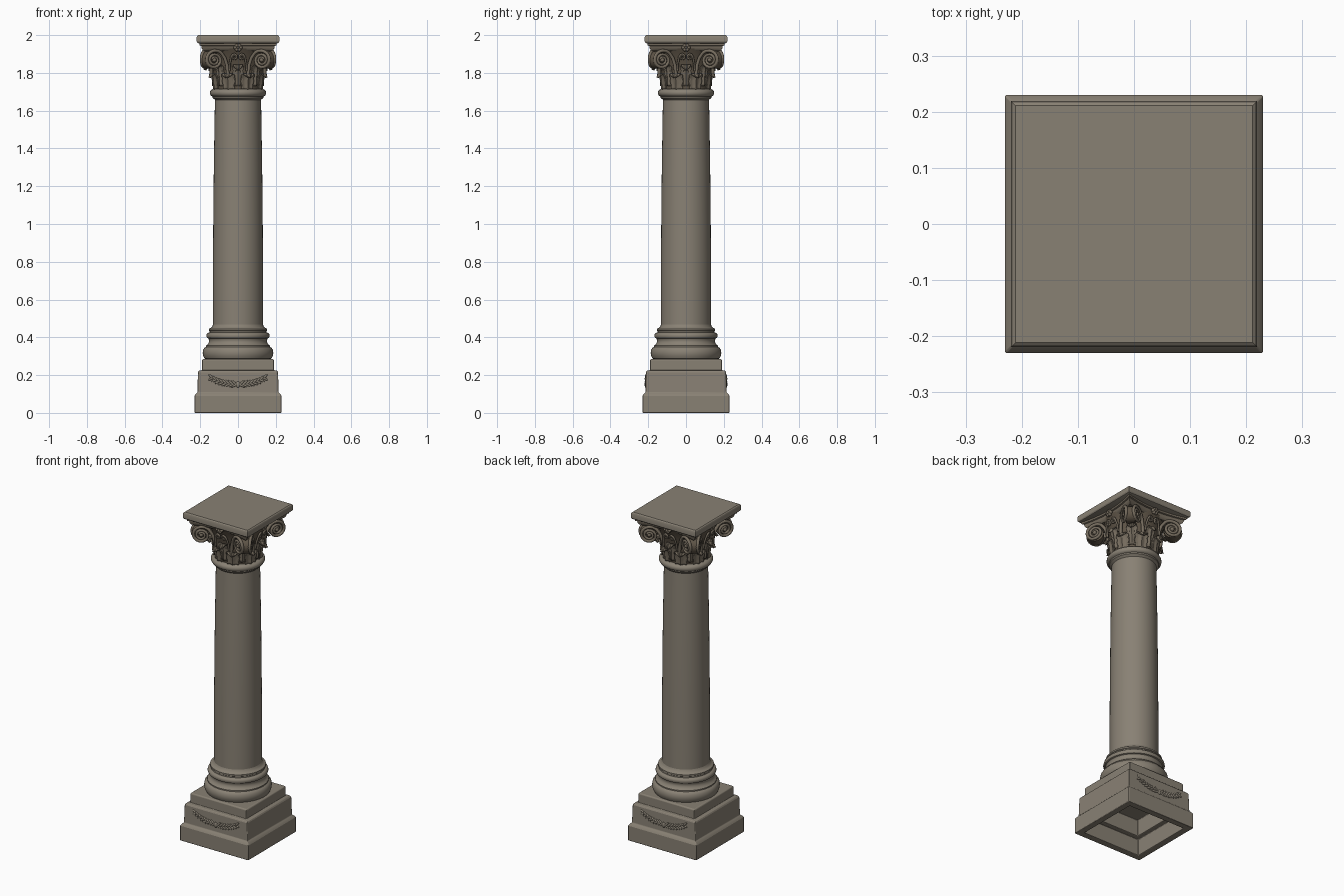
import bpy, bmesh, math
from mathutils import Matrix, Vector

cube = bpy.data.objects.get("Cube")
if cube:
    bpy.data.objects.remove(cube, do_unlink=True)


def material(name, rgb):
    m = bpy.data.materials.new(name)
    m.use_nodes = True
    m.diffuse_color = (*rgb, 1)
    m.node_tree.nodes["Principled BSDF"].inputs["Base Color"].default_value = (*rgb, 1)
    m.node_tree.nodes["Principled BSDF"].inputs["Roughness"].default_value = 0.8
    return m


STONE = material("warm grey stone", (0.25, 0.22, 0.175))
CARVED = material("weathered carved stone", (0.18, 0.15, 0.112))
DEEP = material("brown recess stone", (0.115, 0.091, 0.064))


def finish(bm, name, mat, angle=40):
    bmesh.ops.recalc_face_normals(bm, faces=bm.faces)
    me = bpy.data.meshes.new(name)
    bm.to_mesh(me)
    bm.free()
    me.materials.append(mat)
    ob = bpy.data.objects.new(name, me)
    bpy.context.collection.objects.link(ob)
    bpy.ops.object.select_all(action='DESELECT')
    ob.select_set(True)
    bpy.context.view_layer.objects.active = ob
    bpy.ops.object.shade_smooth_by_angle(angle=math.radians(angle))
    return ob


def loft(name, profile, outline, mat, angle=40, cap=(True, True)):
    """Stack scaled copies of an outline along a (size, height) profile."""
    bm = bmesh.new()
    rings = [[bm.verts.new((x * r, y * r, z)) for x, y in outline] for r, z in profile]
    n = len(outline)
    for a, b in zip(rings, rings[1:]):
        for i in range(n):
            bm.faces.new((a[i], a[(i + 1) % n], b[(i + 1) % n], b[i]))
    if cap[0]:
        bm.faces.new(rings[0])
    if cap[1]:
        bm.faces.new(rings[-1])
    return finish(bm, name, mat, angle)


def blobs(name, items, mat):
    """Join flattened spheres, each given as a matrix."""
    bm = bmesh.new()
    for m in items:
        bmesh.ops.create_uvsphere(bm, u_segments=12, v_segments=8, radius=1, matrix=m)
    return finish(bm, name, mat, 60)


def tubes(name, paths, depth, mat):
    """Round strands through lists of points, thinning toward the end."""
    cu = bpy.data.curves.new(name, 'CURVE')
    cu.dimensions = '3D'
    cu.bevel_depth = depth
    cu.bevel_resolution = 2
    cu.use_fill_caps = True
    for path in paths:
        sp = cu.splines.new('POLY')
        sp.points.add(len(path) - 1)
        for i, (pt, co) in enumerate(zip(sp.points, path)):
            pt.co = (*co, 1)
            pt.radius = 1 - 0.35 * i / len(path)
        sp.use_smooth = True
    cu.materials.append(mat)
    ob = bpy.data.objects.new(name, cu)
    bpy.context.collection.objects.link(ob)
    return ob


def spiral(cx, cz, start, end, turns, steps):
    """Flat scroll starting at the top and winding outward, down and in."""
    out = []
    for i in range(steps + 1):
        t = i / steps
        a = math.pi / 2 - t * turns * math.tau
        r = start + (end - start) * t ** 0.8
        out.append((cx + r * math.cos(a), cz + r * math.sin(a)))
    return out


def turn(k, offset=0.0):
    return Matrix.Rotation(k * math.pi / 2 + offset, 4, 'Z')


SQUARE = [(1, 1), (-1, 1), (-1, -1), (1, -1)]
ROUND = [(math.cos(i * math.tau / 64), math.sin(i * math.tau / 64)) for i in range(64)]

# Pedestal, hollow and open underneath
pedestal = loft("pedestal", [
    (0.165, 0.20), (0.165, 0.10), (0.192, 0.10), (0.192, 0), (0.23, 0), (0.23, 0.09),
    (0.226, 0.097), (0.215, 0.108), (0.212, 0.215), (0.207, 0.224), (0.19, 0.226),
    (0.19, 0.28), (0.186, 0.285)], SQUARE, STONE, 25)
bevel = pedestal.modifiers.new("soft edges", 'BEVEL')
bevel.width = 0.003
bevel.segments = 2

# Round base mouldings
loft("base_mouldings", [
    (0.165, 0.283), (0.178, 0.288), (0.185, 0.302), (0.187, 0.318), (0.184, 0.335),
    (0.176, 0.346), (0.170, 0.349), (0.170, 0.356), (0.160, 0.363), (0.154, 0.375),
    (0.153, 0.386), (0.157, 0.394), (0.164, 0.397), (0.168, 0.407), (0.165, 0.418),
    (0.157, 0.424), (0.150, 0.425), (0.150, 0.433), (0.154, 0.436), (0.154, 0.445),
    (0.146, 0.449), (0.137, 0.455), (0.132, 0.47)], ROUND, STONE)

# Tapered shaft
loft("shaft", [(0.133, 0.45), (0.133, 0.7), (0.131, 1.0), (0.128, 1.3), (0.124, 1.55),
               (0.122, 1.67)], ROUND, STONE)

# Neck ring
loft("neck_ring", [
    (0.120, 1.655), (0.127, 1.662), (0.135, 1.668), (0.136, 1.676), (0.143, 1.679),
    (0.149, 1.688), (0.149, 1.700), (0.143, 1.709), (0.134, 1.714), (0.120, 1.716)],
    ROUND, STONE)

# Capital core
loft("capital_bell", [(0.124, 1.71), (0.127, 1.76), (0.133, 1.82), (0.144, 1.87),
                      (0.162, 1.91), (0.172, 1.93)], ROUND, DEEP)

# Hollow-sided moulding under the top slab
curved = []
for k in range(4):
    for i in range(-6, 6):
        t = i / 6
        p = turn(k) @ Vector((t, -0.86 - 0.14 * t * t, 0))
        curved.append((p.x, p.y))
loft("capital_moulding", [(0.176, 1.915), (0.186, 1.921), (0.192, 1.932), (0.194, 1.942),
                          (0.203, 1.945), (0.203, 1.962)], curved, CARVED, 30)

# Top slab
loft("top_slab", [(0.208, 1.956), (0.215, 1.959), (0.219, 1.966), (0.219, 1.988),
                  (0.216, 1.996), (0.211, 2.0)], SQUARE, STONE, 25)


def leaves(name, count, offset, z0, height, width, r0, flare, mat):
    """Ring of lobed leaves whose tips curl outward and down."""
    bm = bmesh.new()
    nu, nv = 8, 14
    for k in range(count):
        rot = Matrix.Rotation(offset + k * math.tau / count, 4, 'Z')
        grid = []
        for j in range(nv + 1):
            v = j / nv
            lobes = 0.82 + 0.18 * abs(math.cos(v * math.pi * 3.5))
            half = width * lobes * math.sqrt(max(0.03, 1 - v ** 4)) * (0.8 + 0.3 * v)
            z = z0 + height * (math.sin(min(v, 0.85) / 0.85 * math.pi / 2) - 1.6 * max(0, v - 0.85))
            row = []
            for i in range(nu + 1):
                u = 2 * i / nu - 1
                r = r0 + 0.010 * v + flare * v ** 3 + 0.004 * math.cos(u * math.pi * 2) - 0.007 * u * u
                row.append(bm.verts.new(rot @ Vector((u * half, -r, z))))
            grid.append(row)
        for j in range(nv):
            for i in range(nu):
                bm.faces.new((grid[j][i], grid[j][i + 1], grid[j + 1][i + 1], grid[j + 1][i]))
    ob = finish(bm, name, mat, 50)
    solid = ob.modifiers.new("thickness", 'SOLIDIFY')
    solid.thickness = 0.006
    solid.offset = 0
    return ob


leaves("lower_leaves", 8, math.pi / 8, 1.713, 0.082, 0.042, 0.130, 0.024, CARVED)
leaves("upper_leaves", 8, 0, 1.730, 0.112, 0.034, 0.130, 0.036, CARVED)

# Corner volutes: paired scrolls on a solid drum
strands, drums, eyes = [], [], []
stem = [(0.137, 1.79), (0.142, 1.84), (0.155, 1.88), (0.175, 1.907), (0.194, 1.917)]
scroll = stem + spiral(0.212, 1.868, 0.049, 0.012, 2.2, 44)
for k in range(4):
    rot = turn(k, math.pi / 4)
    for s in (1, -1):
        strands.append([rot @ Vector((r, s * (0.020 + 0.35 * max(0, 0.255 - r)), z))
                        for r, z in scroll])
        eyes.append(rot @ Matrix.Translation((0.212, s * 0.034, 1.868)) @ Matrix.Diagonal((0.012, 0.012, 0.012, 1)))
    drums.append(rot @ Matrix.Translation((0.211, 0, 1.868)) @ Matrix.Rotation(math.pi / 2, 4, 'X'))
tubes("corner_scrolls", strands, 0.0095, CARVED)
blobs("scroll_eyes", eyes, CARVED)
bm = bmesh.new()
for m in drums:
    bmesh.ops.create_cone(bm, cap_ends=True, segments=32, radius1=0.046, radius2=0.046, depth=0.05, matrix=m)
finish(bm, "scroll_drums", DEEP)

# Small inner scrolls and a flower at the middle of each side
helices, petals = [], []
inner = [(-0.045, 1.81), (-0.043, 1.85), (-0.036, 1.885), (-0.028, 1.897)] + spiral(-0.020, 1.884, 0.016, 0.004, 1.6, 24)
for k in range(4):
    for s in (1, -1):
        helices.append([turn(k) @ Vector((s * x, -0.150 - 0.25 * max(0, z - 1.83), z)) for x, z in inner])
    for i in range(6):
        a = i * math.tau / 6
        petals.append(turn(k) @ Matrix.Translation((0.014 * math.cos(a), -0.178, 1.934 + 0.012 * math.sin(a)))
                      @ Matrix.Diagonal((0.010, 0.011, 0.010, 1)))
    petals.append(turn(k) @ Matrix.Translation((0, -0.186, 1.934)) @ Matrix.Diagonal((0.007, 0.008, 0.007, 1)))
tubes("inner_scrolls", helices, 0.006, CARVED)
blobs("side_flowers", petals, CARVED)

# Spreading leaf relief on the front and back of the pedestal
sprays = []
for k in (0, 2):
    for s in (1, -1):
        for i in range(8):
            t = i / 7
            x, z = 0.018 + 0.125 * t, 0.150 + 0.035 * t * t
            for tilt in (0.75, -0.45):
                sprays.append(turn(k) @ Matrix.Translation((s * x, -0.2135, z + 0.010 * tilt))
                              @ Matrix.Rotation(-s * tilt, 4, 'Y')
                              @ Matrix.Diagonal((0.022 - 0.006 * t, 0.005, 0.006, 1)))
    sprays.append(turn(k) @ Matrix.Translation((0, -0.2135, 0.150)) @ Matrix.Diagonal((0.013, 0.006, 0.016, 1)))
blobs("pedestal_leaf_relief", sprays, STONE)
